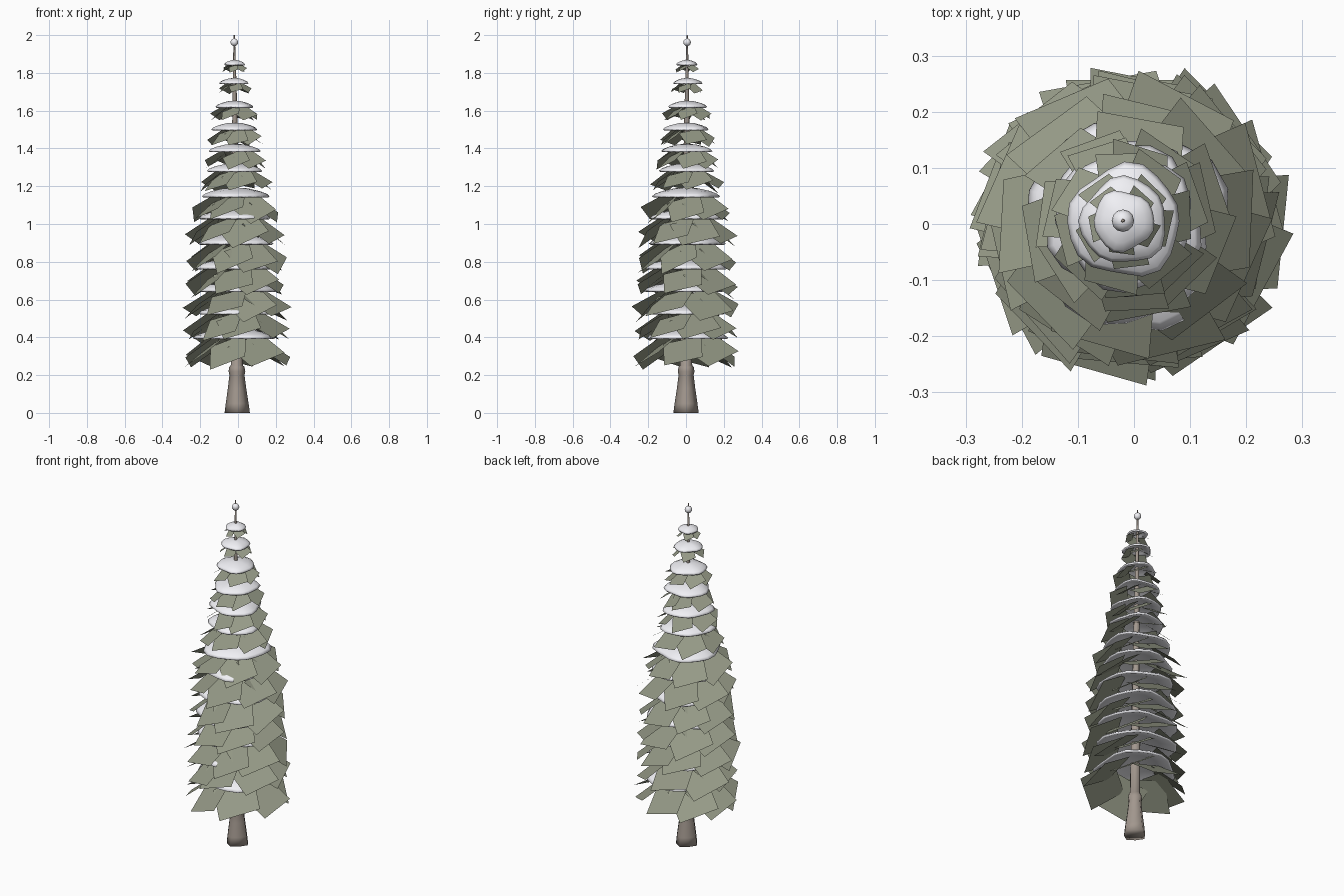
import bpy, bmesh, math, random
from mathutils import Matrix, Vector

if "Cube" in bpy.data.objects:
    bpy.data.objects.remove(bpy.data.objects["Cube"])

random.seed(8)


def axis(z):
    """Centre of the slightly leaning trunk at height z."""
    return Vector((-0.004 - 0.008 * z, 0.003 * z, 0))


def material(name, color):
    m = bpy.data.materials.new(name)
    m.diffuse_color = (*color, 1)
    m.use_nodes = True
    m.node_tree.nodes["Principled BSDF"].inputs["Base Color"].default_value = m.diffuse_color
    return m


BARK = material("bark", (0.36, 0.31, 0.27))
NEEDLE = material("needles", (0.30, 0.32, 0.24))
SNOW = material("snow", (0.88, 0.88, 0.92))


def finish(name, bm, mat, smooth=True):
    me = bpy.data.meshes.new(name)
    bm.to_mesh(me)
    bm.free()
    for p in me.polygons:
        p.use_smooth = smooth
    me.materials.append(mat)
    ob = bpy.data.objects.new(name, me)
    bpy.context.collection.objects.link(ob)
    return ob


def lathe(bm, profile, sides, wobble=None):
    """Revolve (radius, z) points; radius 0 makes a single pole vertex."""
    rings = []
    for r, z in profile:
        c = axis(z) + Vector((0, 0, z))
        if r == 0:
            rings.append([bm.verts.new(c)])
            continue
        ring = []
        for i in range(sides):
            a = 2 * math.pi * i / sides
            k = wobble(a) if wobble else 1
            ring.append(bm.verts.new(c + r * k * Vector((math.cos(a), math.sin(a), 0))))
        rings.append(ring)
    for lo, hi in zip(rings, rings[1:]):
        for i in range(sides):
            j = (i + 1) % sides
            vs = [lo[i % len(lo)], lo[j % len(lo)], hi[j % len(hi)], hi[i % len(hi)]]
            bm.faces.new(list(dict.fromkeys(vs)))
    bmesh.ops.recalc_face_normals(bm, faces=bm.faces)


# Trunk: flared foot with a collar, then a long taper to the tip
bm = bmesh.new()
lathe(bm, [(0, 0), (0.062, 0), (0.056, 0.05), (0.045, 0.13), (0.037, 0.2), (0.041, 0.22),
           (0.037, 0.245), (0.03, 0.25), (0.027, 0.5), (0.021, 1.0), (0.014, 1.5),
           (0.007, 1.85), (0.003, 2.0), (0, 2.0)], 8,
      lambda a: 1 + 0.08 * math.cos(4 * a))
trunk = finish("trunk", bm, BARK)

# Tiers: (height, foliage radius, snow radius)
TIERS = [(0.41, 0.29, 0.215), (0.54, 0.275, 0.21), (0.66, 0.285, 0.21), (0.78, 0.275, 0.215),
         (0.91, 0.27, 0.20), (1.045, 0.265, 0.19), (1.16, 0.24, 0.178), (1.295, 0.195, 0.145),
         (1.40, 0.17, 0.135), (1.515, 0.15, 0.12), (1.635, 0.13, 0.10), (1.76, 0.09, 0.077),
         (1.86, 0.066, 0.054)]

foliage = bmesh.new()
snow = bmesh.new()
for t, (z, R, S) in enumerate(TIERS):
    # Drooping rectangular foliage cards, all rolled the same way like a pinwheel
    n = 8 if R > 0.2 else 7 if R > 0.1 else 5
    start = random.uniform(0, 6.28)
    for i in range(n):
        a = start + 2 * math.pi * (i + random.uniform(-0.2, 0.2)) / n
        r0, r1 = 0.33 * R, R * random.uniform(0.87, 0.95)
        drop = R * random.uniform(0.34, 0.44)
        w = R * random.uniform(0.35, 0.41)
        mid = Vector(((r0 + r1) / 2, 0, z - 0.022 - drop / 2))
        roll = Matrix.Rotation(random.uniform(0.2, 0.45), 3, 'X')
        along = roll @ Vector((r1 - r0, 0, -drop)) / 2
        side = roll @ Vector((0, w, 0))
        turn = Matrix.Rotation(a, 3, 'Z')
        pts = [mid - along - side, mid + along - side, mid + along + side, mid - along + side]
        foliage.faces.new([foliage.verts.new(turn @ p + axis(z)) for p in pts])

    # Thin irregular snow cap
    p1, p2 = random.uniform(0, 6.28), random.uniform(0, 6.28)
    h = 0.012 + 0.2 * S
    b = z - 0.014
    lathe(snow, [(0, b + h), (0.35 * S, b + 0.9 * h), (0.7 * S, b + 0.6 * h), (0.92 * S, b + 0.28 * h),
                 (S, b), (0.95 * S, b - 0.006), (0.6 * S, b + 0.35 * h), (0, b + 0.75 * h)], 20,
          lambda a: 1 + 0.05 * math.sin(3 * a + p1) + 0.04 * math.sin(5 * a + p2))
finish("foliage_cards", foliage, NEEDLE, False)
finish("snow_caps", snow, SNOW)

# Snow ball near the tip
bm = bmesh.new()
bmesh.ops.create_uvsphere(bm, u_segments=12, v_segments=8, radius=0.02,
                          matrix=Matrix.Translation(axis(1.962) + Vector((0, 0, 1.962))))
finish("tip_snow", bm, SNOW)
